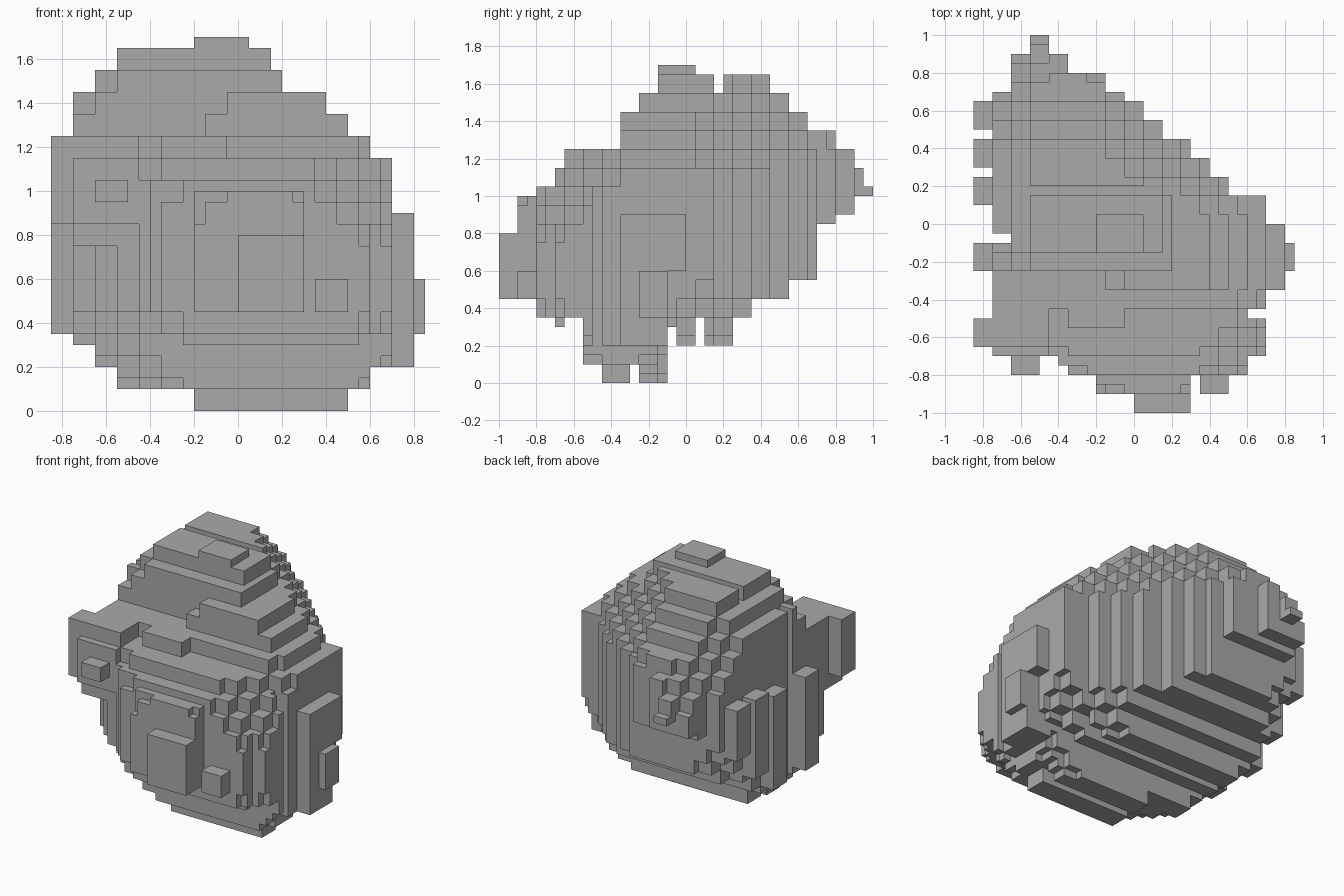
import bpy
import bmesh
from mathutils import Vector

UNIT = 0.05  # edge length of one block

default_cube = bpy.data.objects.get("Cube")
if default_cube:
    bpy.data.objects.remove(default_cube, do_unlink=True)

# Stepped outlines in block units: (band end, low, high)
FRONT_OUTLINE = [  # bands along z, limits in x
    (2, -4, 10), (4, -11, 12), (6, -13, 14), (18, -15, 14), (23, -15, 14),
    (25, -15, 12), (27, -15, 10), (29, -15, 8), (31, -13, 4), (33, -11, 3)]
SIDE_OUTLINE = [  # bands along y, limits in z
    (-18, 9, 16), (-16, 9, 20), (-14, 7, 21), (-13, 6, 23), (-11, 7, 23),
    (-9, 2, 23), (-7, 0, 25), (-6, 0, 29), (-5, 2, 29), (-3, 0, 31),
    (-2, 0, 33), (-1, 6, 33), (1, 4, 33), (2, 7, 33), (3, 4, 33), (4, 4, 31),
    (5, 4, 33), (7, 7, 33), (9, 9, 33), (11, 9, 31), (13, 11, 29),
    (14, 11, 27), (16, 17, 27), (18, 18, 25), (20, 20, 23)]
TOP_OUTLINE = [  # bands along y, limits in x
    (-18, 0, 6), (-16, -4, 6), (-14, -8, 12), (-10, -15, 14), (-9, -15, 12),
    (-2, -15, 14), (-1, -13, 14), (3, -15, 14),
    (5, -15, 10), (7, -15, 8), (9, -15, 6), (11, -15, 3), (13, -15, 1),
    (14, -15, -1), (16, -13, -3), (18, -13, -7), (20, -11, -9)]

# Terraced upper front walls: band end along y, reach of z - x in block units
UPPER_WALLS = [(-5, 31), (-3, 42), (20, 44)]

# Sloping corner cuts: direction and how far the rock reaches along it
CORNER_CUTS = [
    (Vector((-1, -1, -1)), 0.74), (Vector((1, -1, -1)), 1.05),
    (Vector((1, -1, 1)), 2.25), (Vector((-1, -2, 1)), 2.97),
    (Vector((1, 1, 1)), 1.97), (Vector((1, 1, -1)), 0.31),
    (Vector((-1, 1, -1)), 0.74), (Vector((-1, 1, 1)), 2.66),
    (Vector((-1, -1, 0)), 1.25)]

# Protruding blocks: x, y and z ranges in block units
BLOCKS = [
    ((-15, -9), (-14, -6), (17, 23)),    # front lobe
    ((-15, -9), (-13, -7), (15, 25)),    # front lobe crown
    ((-13, -10), (-16, -14), (19, 21)),  # small cube on the lobe
    ((7, 10), (-18, -16), (9, 12)),      # small cube on the front
    ((0, 6), (-20, -18), (9, 16)),       # front plate
    ((-7, -1), (-11, -7), (21, 25)),     # upper ridge
    ((-4, 1), (-3, 1), (31, 34)),        # peak
    ((8, 14), (-5, 3), (12, 23)),        # side shoulder
    ((12, 16), (-7, -2), (4, 12)),       # lower side slab
    ((12, 16), (-7, 0), (12, 18)),       # upper side slab
    ((16, 17), (-5, -2), (7, 12)),       # side nub
]
# Row of ribs along one side: y start, z range
for start, low, high in [(-13, 17, 25), (-5, 7, 20), (2, 7, 20),
                         (6, 10, 21), (10, 14, 21)]:
    BLOCKS.append(((-17, -14), (start, start + 3), (low, high)))


def limits(outline, position):
    """Low and high limit of the band that holds a position."""
    for end, low, high in outline:
        if position < end:
            return low, high
    return 0, 0


def inside(outline, position, value):
    low, high = limits(outline, position)
    return low <= value < high


def below_upper_walls(x, y, z):
    """Stair-stepped walls that set the upper front back in layers."""
    if z < 25:
        return True
    step_top = (z - 1) // 2 * 2 + 3
    step_side = (x + 1) // 2 * 2 - 1
    reach = next(r for end, r in UPPER_WALLS if y < end)
    return step_top - step_side <= reach


def within_cuts(cell):
    # Snap to double blocks so the slopes break into broad steps
    point = Vector([round((c + 0.5) * UNIT, 1) for c in cell])
    return all(point.dot(d) <= reach - 0.035 * sum(map(abs, d))
               for d, reach in CORNER_CUTS)


def rock_cells():
    """All grid cells filled by the main mass and the protruding blocks."""
    cells = set()
    for y in range(-20, 20):
        for z in range(34):
            if not inside(SIDE_OUTLINE, y, z):
                continue
            for x in range(*limits(TOP_OUTLINE, y)):
                if (inside(FRONT_OUTLINE, z, x) and within_cuts((x, y, z))
                        and below_upper_walls(x, y, z)):
                    cells.add((x, y, z))
    for xs, ys, zs in BLOCKS:
        cells.update((x, y, z) for x in range(*xs)
                     for y in range(*ys) for z in range(*zs))
    return cells


def build_blocks(name, cells, material):
    """Skin the filled cells with outward faces and join the flat areas."""
    bm = bmesh.new()
    corners = {}

    def corner(position):
        key = tuple(position)
        if key not in corners:
            corners[key] = bm.verts.new([c * UNIT for c in key])
        return corners[key]

    for cell in cells:
        for axis in range(3):
            for side in (0, 1):
                neighbour = list(cell)
                neighbour[axis] += 2 * side - 1
                if tuple(neighbour) in cells:
                    continue
                loop = []
                for u, v in ((0, 0), (1, 0), (1, 1), (0, 1)):
                    position = list(cell)
                    position[axis] += side
                    position[(axis + 1) % 3] += u
                    position[(axis + 2) % 3] += v
                    loop.append(corner(position))
                bm.faces.new(loop if side else loop[::-1])
    bmesh.ops.dissolve_limit(bm, angle_limit=0.01, verts=bm.verts[:],
                             edges=bm.edges[:])
    mesh = bpy.data.meshes.new(name)
    bm.to_mesh(mesh)
    bm.free()
    mesh.materials.append(material)
    obj = bpy.data.objects.new(name, mesh)
    bpy.context.collection.objects.link(obj)
    return obj


# Stone colour
stone = bpy.data.materials.new("stone_grey")
stone.use_nodes = True
grey = (0.4, 0.4, 0.4, 1.0)
stone.diffuse_color = grey
stone.node_tree.nodes["Principled BSDF"].inputs["Base Color"].default_value = grey

build_blocks("blocky_rock", rock_cells(), stone)
